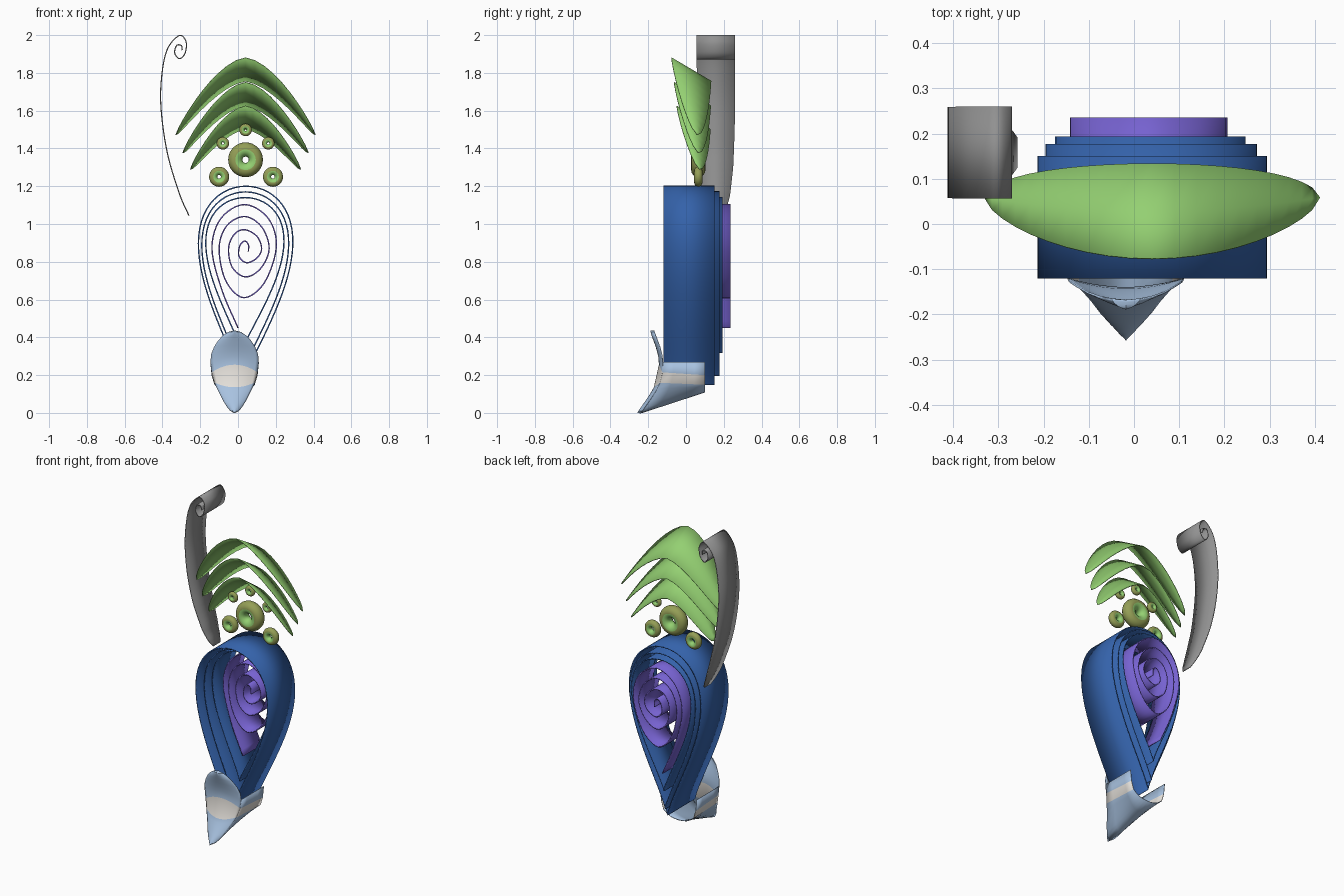
import bpy, bmesh, math
from mathutils import Vector

if "Cube" in bpy.data.objects:
    bpy.data.objects.remove(bpy.data.objects["Cube"])


def mat(name, r, g, b):
    m = bpy.data.materials.new(name)
    lin = [((c / 255 + 0.055) / 1.055) ** 2.4 for c in (r, g, b)]
    m.diffuse_color = (*lin, 1)
    m.use_nodes = True
    m.node_tree.nodes["Principled BSDF"].inputs["Base Color"].default_value = m.diffuse_color
    return m


BLUE = mat("deep blue", 52, 98, 170)
PURPLE = mat("violet", 118, 98, 208)
GREEN = mat("leaf green", 148, 208, 114)
OLIVE = mat("olive", 148, 158, 86)
GREY = mat("grey", 145, 145, 145)
PALE = mat("pale blue", 168, 194, 224)
WHITE = mat("off white", 228, 224, 218)


def grid(name, rows, mats, thick=0.005, rule=None):
    """Thin sheet through rows of points, given a small thickness."""
    verts = [p for r in rows for p in r]
    n = len(rows[0])
    faces, ids = [], []
    for i in range(len(rows) - 1):
        for j in range(n - 1):
            a = i * n + j
            faces.append((a, a + 1, a + n + 1, a + n))
            ids.append(rule(i, j) if rule else 0)
    me = bpy.data.meshes.new(name)
    me.from_pydata(verts, [], faces)
    for m in mats:
        me.materials.append(m)
    for p, k in zip(me.polygons, ids):
        p.material_index = k
    bm = bmesh.new()
    bm.from_mesh(me)
    bmesh.ops.remove_doubles(bm, verts=bm.verts, dist=1e-5)
    bm.to_mesh(me)
    bm.free()
    ob = bpy.data.objects.new(name, me)
    bpy.context.collection.objects.link(ob)
    s = ob.modifiers.new("thickness", 'SOLIDIFY')
    s.thickness = thick
    s.offset = 0
    bpy.context.view_layer.objects.active = ob
    ob.select_set(True)
    bpy.ops.object.shade_smooth_by_angle(angle=math.radians(35))
    ob.select_set(False)
    return ob


def lerp(table, x):
    for (a, fa), (b, fb) in zip(table, table[1:]):
        if x <= b:
            return fa + (fb - fa) * (x - a) / (b - a)
    return table[-1][1]


def smooth_path(pts, n=6):
    """Catmull-Rom curve through the points."""
    p = [Vector(q) for q in pts]
    p = [2 * p[0] - p[1]] + p + [2 * p[-1] - p[-2]]
    out = []
    for a, b, c, d in zip(p, p[1:], p[2:], p[3:]):
        for k in range(n):
            t = k / n
            out.append(0.5 * (2 * b + (c - a) * t + (2 * a - 5 * b + 4 * c - d) * t * t
                              + (3 * b - a - 3 * c + d) * t ** 3))
    return out + [p[-2]]


# nested blue teardrop loops: tip z, top z, half width, centre x, front y, back y
for i, (z0, z1, w, cx, y0, y1) in enumerate([
        (0.15, 1.20, 0.25, 0.042, -0.12, 0.15),
        (0.20, 1.17, 0.23, 0.04, -0.06, 0.177),
        (0.32, 1.14, 0.207, 0.038, -0.01, 0.193)]):
    rows = []
    for k in range(73):
        t = 2 * math.pi * k / 72
        f = (1 - math.cos(t)) / 2
        x = cx - 0.02 * (1 - f) ** 2 - w * math.sin(t) * f ** 0.75 / 0.702
        z = z0 + (z1 - z0) * f
        rows.append([(x, y0, z), (x, y1, z)])
    grid(f"blue_teardrop_loop_{i + 1}", rows, [BLUE], 0.007)

# violet spiral inside the loops
spiral = [(0, .45), (-.085, .65), (-.138, .87), (-.09, 1.03), (.035, 1.103), (.16, 1.03),
          (.203, .88), (.14, .69), (.03, .61), (-.065, .7), (-.1, .87), (-.06, .99),
          (.035, 1.04), (.125, .985), (.165, .87), (.12, .765), (.04, .72), (-.03, .77),
          (-.05, .87), (-.02, .945), (.035, .97), (.1, .935), (.125, .87), (.1, .82),
          (.045, .795), (.005, .83), (.01, .885), (.035, .91), (.055, .89), (.055, .855)]
grid("violet_spiral", [[(p.x, .05, p.y), (p.x, .235, p.y)] for p in smooth_path(spiral)],
     [PURPLE], 0.007)

# grey curled tendril, tapering at the foot
curl = [(-.26, 1.045), (-.31, 1.16), (-.375, 1.38), (-.408, 1.62), (-.402, 1.8), (-.372, 1.93),
        (-.31, 1.998), (-.275, 1.965), (-.28, 1.905), (-.31, 1.875), (-.335, 1.905),
        (-.325, 1.945), (-.3, 1.945), (-.295, 1.92)]
taper = [(1.04, .03), (1.08, .055), (1.15, .075), (1.3, .092), (1.5, .1), (2.1, .102)]
rows = []
for p in smooth_path(curl, 7):
    h = lerp(taper, p.y)
    rows.append([(p.x, .158 - h, p.y), (p.x, .158 + h, p.y)])
grid("grey_tendril", rows, [GREY], 0.006)

# three arched leaves, sloping down towards the back
for i, (top, s) in enumerate([(1.88, 1.0), (1.75, 0.9), (1.625, 0.79)]):
    rows = []
    for k in range(21):
        u = math.sin((k / 20 - 0.5) * math.pi) * 0.6 + (k / 10 - 1) * 0.4
        h = max(0, 1 - u * u) ** 0.6
        zc = top - 0.062 - s * 0.347 * abs(u) ** 1.6
        yc = 0.028 + 0.006 * i + 0.03 * u * u
        hy = (0.105 - 0.008 * i) * h
        rows.append([(0.04 + 0.37 * s * u, yc + q * hy, zc - q * 0.062 * h) for q in (-1, 0, 1)])
    grid(f"arched_leaf_{i + 1}", rows, [GREEN], 0.004)

# ring beads: olive outside, green around the hole
for i, (x, z, r) in enumerate([(.04, 1.34, .092), (-.1, 1.25, .053), (.185, 1.25, .053),
                               (-.08, 1.427, .033), (.16, 1.427, .033), (.04, 1.498, .033)]):
    R = r * 0.59
    bpy.ops.mesh.primitive_torus_add(location=(x, .065, z), rotation=(math.pi / 2, 0, 0),
                                     major_radius=R, minor_radius=r - R,
                                     major_segments=32, minor_segments=16)
    ob = bpy.context.object
    ob.name = f"ring_bead_{i + 1}"
    ob.data.materials.append(OLIVE)
    ob.data.materials.append(GREEN)
    for p in ob.data.polygons:
        p.material_index = int(p.center.xy.length < R)
    bpy.ops.object.shade_smooth()
    ob.select_set(False)

# pale sheath at the foot: petal-shaped front wall
width = [(0, 0), (.012, .022), (.03, .037), (.06, .056), (.1, .077), (.13, .092), (.16, .105),
         (.215, .12), (.27, .127), (.31, .124), (.35, .108), (.385, .085), (.41, .06),
         (.427, .032), (.435, 0)]
depth = [(0, -.257), (.05, -.222), (.1, -.188), (.15, -.16), (.2, -.145), (.25, -.141),
         (.3, -.145), (.35, -.158), (.4, -.177), (.436, -.188)]
bulge = [(0, 0), (.1, -.008), (.16, -.025), (.215, .04), (.27, .03), (.35, .008), (.435, 0)]


def petal(e, u):
    z = e + lerp(bulge, e) * (1 - u * u)
    return (-.018 + u * lerp(width, e), lerp(depth, z) + .02 * u * u, z)


levels = [e for e, _ in width]
us = [k / 8 - 1 for k in range(17)]
band = levels.index(.16)
grid("sheath_front", [[petal(e, u) for u in us] for e in levels], [PALE, WHITE], 0.004,
     lambda i, j: int(i == band))

# open channel running back from the lower edge of the petal
lift = [(0, .11), (.06, .118), (.1, .128), (.16, .15), (.215, .2), (.27, .27)]
low = [e for e in levels if e <= .27]
edge = [(e, -1) for e in reversed(low)] + [(e, 1) for e in low[1:]]
rows = []
for e, side in edge:
    a = Vector(petal(e, side))
    b = Vector((a.x, .1, lerp(lift, e)))
    rows.append([tuple(a.lerp(b, t / 4)) for t in range(5)])
n = len(low) - 1
grid("sheath_channel", rows, [PALE, WHITE], 0.004,
     lambda i, j: int((i - n if i >= n else n - 1 - i) == band))
